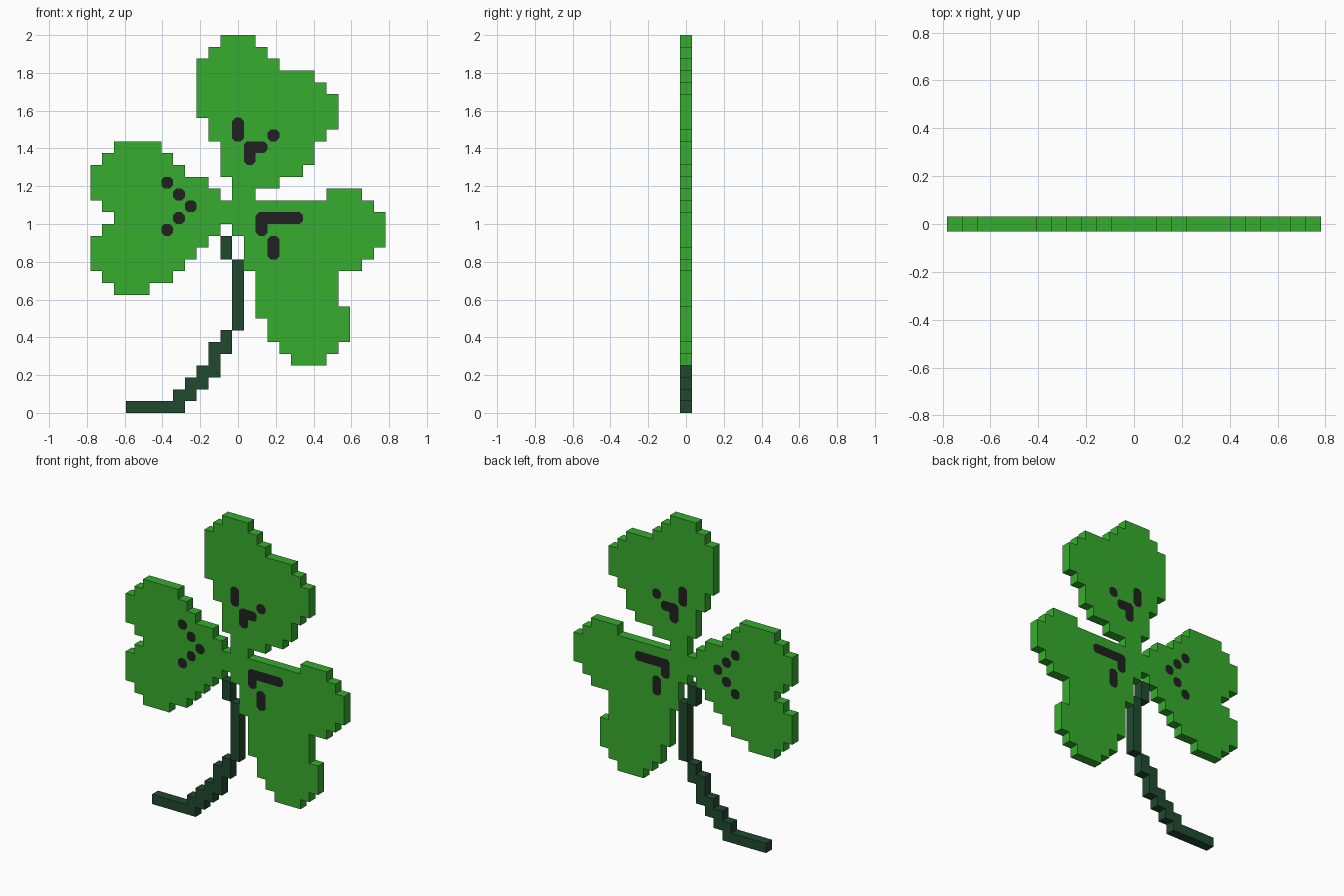
import bpy, bmesh

if "Cube" in bpy.data.objects:
    bpy.data.objects.remove(bpy.data.objects["Cube"])

P = 0.0625          # one pixel
H = P / 2           # half thickness


def material(name, rgb):
    m = bpy.data.materials.new(name)
    m.diffuse_color = (*rgb, 1)
    m.use_nodes = True
    m.node_tree.nodes["Principled BSDF"].inputs["Base Color"].default_value = m.diffuse_color
    return m


GREEN = material("leaf green", (0.037, 0.413, 0.027))
STEM = material("dark stem green", (0.0144, 0.067, 0.028))
DARK = material("charcoal", (0.015, 0.015, 0.016))


def cells(start, runs):
    """Pixels from one (first, end) column run per row, counted from the top."""
    return {(c, start + i) for i, (a, b) in enumerate(runs) for c in range(a, b)}


# Silhouettes of the three leaves and the stem
PARTS = {
    "top_leaf": (GREEN, cells(0, [
        (11, 14), (10, 15), (9, 16), (9, 19), (9, 20), (9, 21), (9, 21),
        (10, 21), (10, 20), (11, 19), (11, 19), (11, 18), (12, 16), (12, 14)])),
    "left_leaf": (GREEN, cells(9, [
        (2, 6), (1, 7), (0, 8), (0, 10), (0, 11), (1, 12), (2, 12),
        (1, 11), (0, 10), (0, 9), (0, 8), (1, 7), (2, 5)])),
    "right_leaf": (GREEN, cells(13, [
        (20, 23), (12, 24), (12, 25), (12, 25), (13, 25), (13, 24), (13, 23),
        (14, 21), (14, 21), (14, 21), (14, 22), (15, 22), (15, 22), (16, 21),
        (17, 20)])),
    "stem": (STEM, cells(17, [
        (11, 12), (11, 12), (12, 13), (12, 13), (12, 13), (12, 13), (12, 13),
        (12, 13), (11, 12), (10, 12), (10, 11), (9, 11), (8, 10), (7, 9), (3, 8)])),
}
FILLED = set().union(*(p[1] for p in PARTS.values()))


def finish(name, bm, mat):
    bmesh.ops.remove_doubles(bm, verts=bm.verts, dist=1e-5)
    bmesh.ops.dissolve_limit(bm, angle_limit=0.01, verts=bm.verts, edges=bm.edges)
    me = bpy.data.meshes.new(name)
    bm.to_mesh(me)
    bm.free()
    me.materials.append(mat)
    bpy.context.collection.objects.link(bpy.data.objects.new(name, me))


def centre(c, r):
    return (c - 12) * P, 2 - (r + 0.5) * P


def face(bm, pts):
    bm.faces.new([bm.verts.new(p) for p in pts])


def pixel_slab(name, mat, pix):
    """Flat pixel body, with side walls only where the silhouette ends."""
    bm = bmesh.new()
    ring = [(-H, -H), (H, -H), (H, H), (-H, H)]
    steps = [(0, 1), (1, 0), (0, -1), (-1, 0)]
    for c, r in sorted(pix):
        x, z = centre(c, r)
        front = [(x + a, -H, z + b) for a, b in ring]
        back = [(px, H, pz) for px, _, pz in front]
        face(bm, front)
        face(bm, back[::-1])
        for i, (dc, dr) in enumerate(steps):
            if (c + dc, r + dr) not in FILLED:
                j = (i + 1) % 4
                face(bm, [front[j], front[i], back[i], back[j]])
    finish(name, bm, mat)


def face_marks(name, pix):
    """Painted plates on both sides, with clipped outer corners."""
    bm = bmesh.new()
    k, y = H - 0.017, H + 0.001
    for c, r in sorted(pix):
        x, z = centre(c, r)
        pts = []
        for sx, sz in [(-1, -1), (1, -1), (1, 1), (-1, 1)]:
            if (c + sx, r) in pix or (c, r - sz) in pix:
                pts.append((x + sx * H, z + sz * H))
            else:
                pair = [(x + sx * H, z + sz * k), (x + sx * k, z + sz * H)]
                pts += pair if sx * sz < 0 is False or sx == sz else pair[::-1]
        cx = [(px, -y, pz) for px, pz in pts]
        face(bm, cx)
        face(bm, [(px, y, pz) for px, _, pz in cx][::-1])
    finish(name, bm, DARK)


for part, (mat, pix) in PARTS.items():
    pixel_slab(part, mat, pix)

# Little faces on the leaves
face_marks("top_eyes", {(12, 7), (12, 8), (15, 8)})
face_marks("top_mouth", {(13, 9), (14, 9), (13, 10)})
face_marks("left_markings", {(6, 12), (7, 13), (8, 14), (7, 15), (6, 16)})
face_marks("right_brow", {(14, 15), (15, 15), (16, 15), (17, 15), (14, 16)})
face_marks("right_eye", {(15, 17), (15, 18)})
